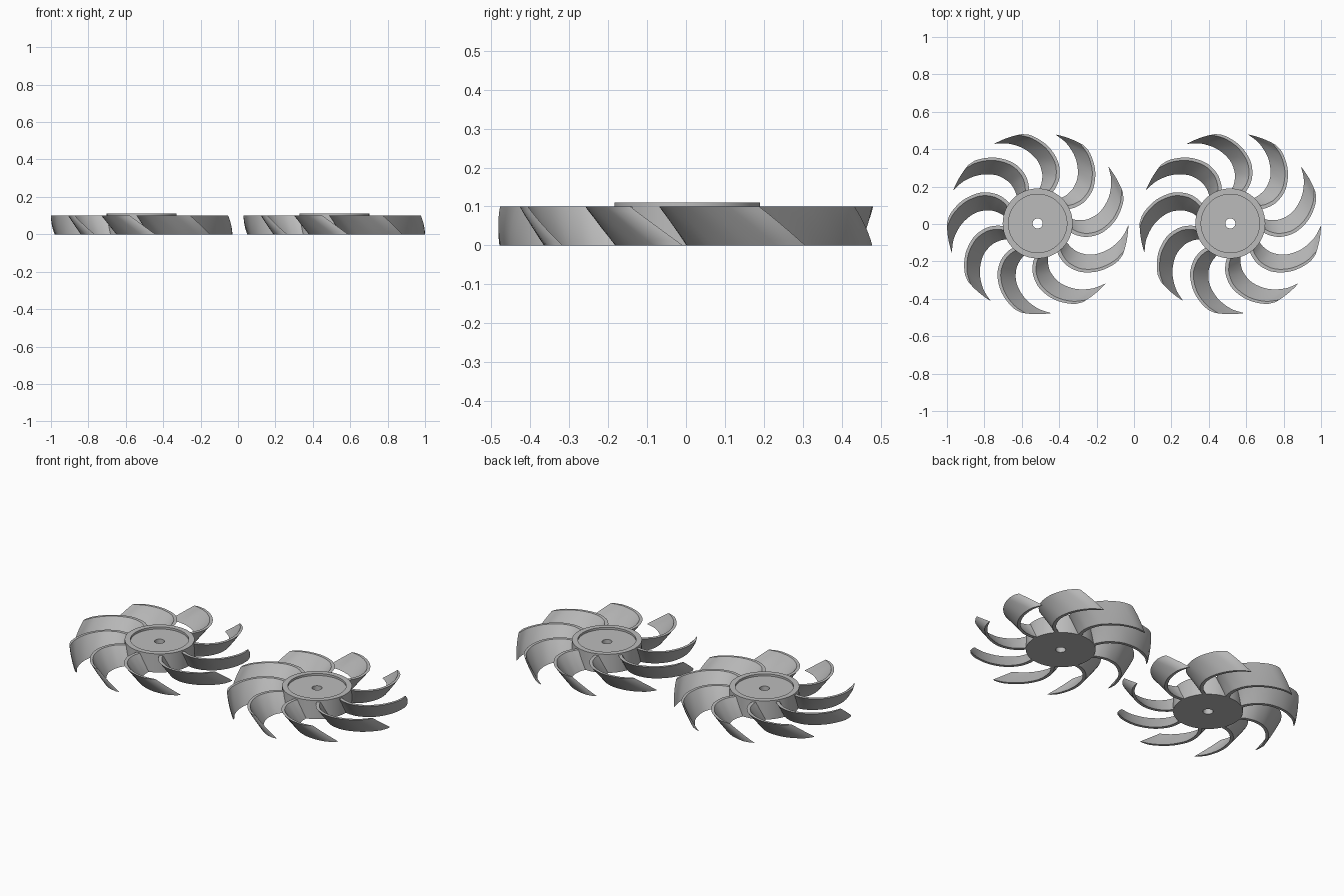
import bpy, bmesh, math
from mathutils import Vector

if "Cube" in bpy.data.objects:
    bpy.data.objects.remove(bpy.data.objects["Cube"])

R_TIP, R_HUB, BLADES = 0.485, 0.187, 9
TWIST = math.radians(-16.3)      # blade twist from bottom to top
H_BLADE, H_HUB = 0.10, 0.11

grey = bpy.data.materials.new("grey plastic")
grey.diffuse_color = (0.5, 0.5, 0.5, 1)
grey.use_nodes = True
grey.node_tree.nodes["Principled BSDF"].inputs["Base Color"].default_value = grey.diffuse_color


def finish(name, bm, loc):
    bmesh.ops.recalc_face_normals(bm, faces=bm.faces)
    me = bpy.data.meshes.new(name)
    bm.to_mesh(me)
    bm.free()
    me.materials.append(grey)
    ob = bpy.data.objects.new(name, me)
    bpy.context.collection.objects.link(ob)
    ob.location = loc
    bpy.context.view_layer.objects.active = ob
    ob.select_set(True)
    bpy.ops.object.shade_smooth_by_angle(angle=math.radians(30))
    ob.select_set(False)
    return ob


def lathe(bm, profile, n):
    # closed profile of (radius, height) spun about z
    rings = [[bm.verts.new((r * math.cos(2 * math.pi * i / n),
                            r * math.sin(2 * math.pi * i / n), z)) for r, z in profile]
             for i in range(n)]
    m = len(profile)
    for i in range(n):
        a, b = rings[i], rings[(i + 1) % n]
        for j in range(m):
            k = (j + 1) % m
            bm.faces.new((a[j], b[j], b[k], a[k]))


def smooth_path(pts, steps):
    # Catmull-Rom through the control points
    p = [2 * pts[0] - pts[1]] + pts + [2 * pts[-1] - pts[-2]]
    out = []
    for i in range(1, len(p) - 2):
        a, b, c, d = p[i - 1:i + 3]
        for s in range(steps):
            t = s / steps
            out.append(0.5 * (2 * b + (c - a) * t + (2 * a - 5 * b + 4 * c - d) * t * t
                              + (3 * b - a - 3 * c + d) * t ** 3))
    return out + [pts[-1]]


def polar(r, deg):
    return Vector((r * math.cos(math.radians(deg)), r * math.sin(math.radians(deg))))


def blade_section():
    # concave side from hub to tip, then convex side back
    inner = smooth_path([polar(*q) for q in (
        (0.165, -28), (0.19, -32), (0.225, -34.3), (0.275, -33.5), (0.34, -28),
        (0.405, -18.5), (0.455, -8.5), (R_TIP, 0))], 4)
    n = len(inner)
    outer = []
    for i, p in enumerate(inner):
        t = (inner[min(i + 1, n - 1)] - inner[max(i - 1, 0)]).normalized()
        q = p + Vector((t.y, -t.x)) * (0.020 - 0.008 * (i / (n - 1)) ** 2)
        outer.append(q)
    # trim the convex side to the tip circle
    outer = [q for q in outer if q.length < R_TIP - 0.004] + [polar(R_TIP, -2.6)]
    return inner, outer


def add_blade(bm, angle, inner, outer, layers=8):
    section = inner + outer[::-1]
    rings = []
    for k in range(layers + 1):
        f = k / layers
        a = angle + TWIST * f
        c, s = math.cos(a), math.sin(a)
        rings.append([bm.verts.new((p.x * c - p.y * s, p.x * s + p.y * c, H_BLADE * f))
                      for p in section])
    m = len(section)
    for lo, hi in zip(rings, rings[1:]):
        for j in range(m):
            k = (j + 1) % m
            bm.faces.new((lo[j], lo[k], hi[k], hi[j]))
    for ring in (rings[0], rings[-1]):
        cap = bm.faces.new(ring)
        bmesh.ops.triangulate(bm, faces=[cap])


inner, outer = blade_section()
for side, x in (("left", -0.515), ("right", 0.515)):
    loc = (x, 0.003, 0)
    # hub with shallow recess and shaft hole
    bm = bmesh.new()
    lathe(bm, [(0.027, 0), (R_HUB, 0), (R_HUB, H_HUB), (0.156, H_HUB),
               (0.156, 0.098), (0.027, 0.098)], 72)
    finish(side + "_hub", bm, loc)
    # ring of twisted, curved blades
    bm = bmesh.new()
    for i in range(BLADES):
        add_blade(bm, math.radians(-1.3 + 360 / BLADES * i), inner, outer)
    finish(side + "_blades", bm, loc)
